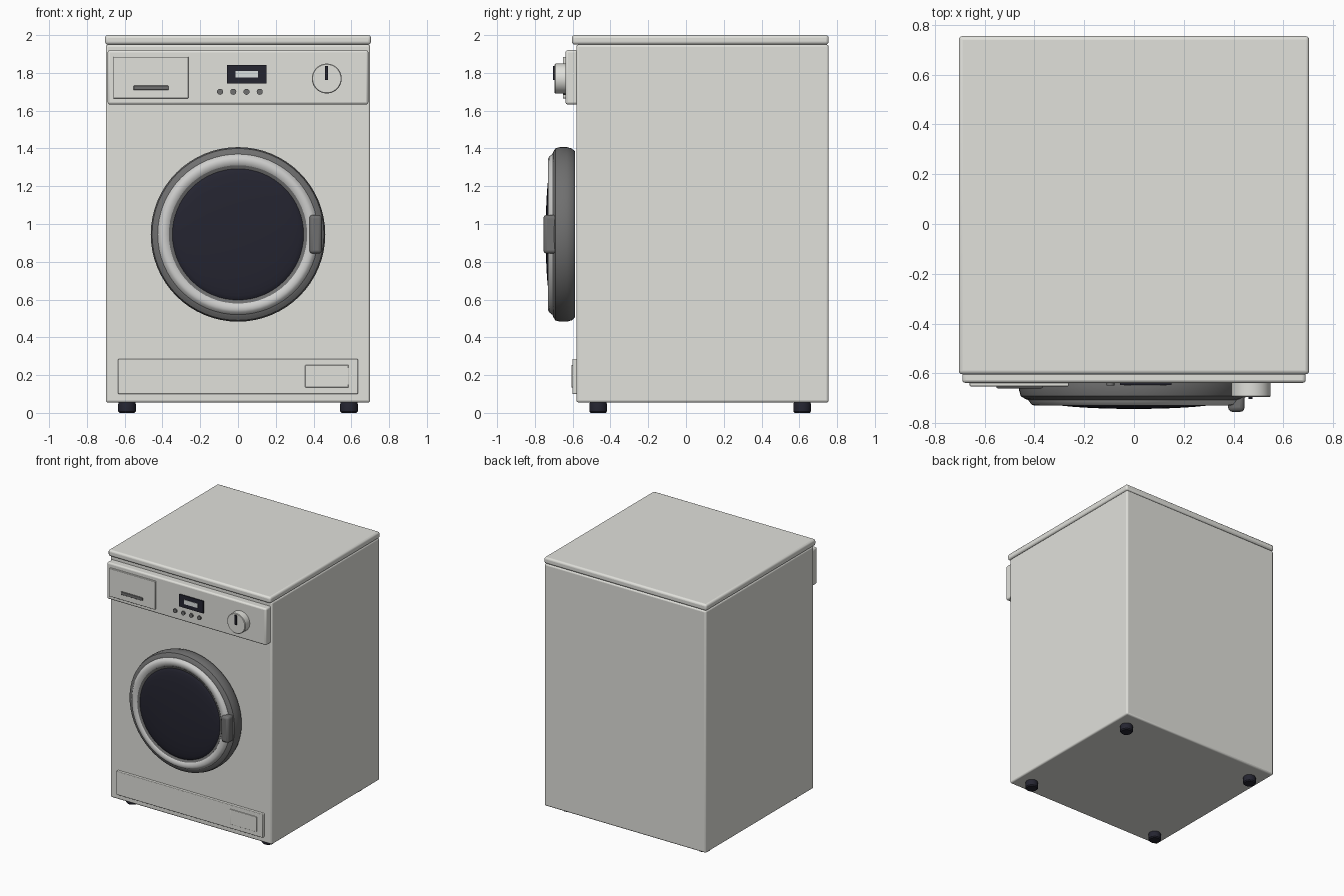
import bpy, bmesh, math
from mathutils import Matrix

cube = bpy.data.objects.get("Cube")
if cube:
    bpy.data.objects.remove(cube)


def material(name, rgb):
    m = bpy.data.materials.new(name)
    m.use_nodes = True
    m.diffuse_color = (*rgb, 1)
    m.node_tree.nodes["Principled BSDF"].inputs["Base Color"].default_value = (*rgb, 1)
    return m


WHITE = material("warm white enamel", (0.75, 0.75, 0.71))
GREY = material("dark grey plastic", (0.16, 0.16, 0.16))
CHROME = material("light grey trim", (0.62, 0.62, 0.61))
BLACK = material("blue black", (0.018, 0.018, 0.03))
SCREEN = material("pale screen", (0.72, 0.75, 0.75))


def finish(bm, name, mat, bevel=0):
    bmesh.ops.recalc_face_normals(bm, faces=bm.faces)
    mesh = bpy.data.meshes.new(name)
    bm.to_mesh(mesh)
    bm.free()
    ob = bpy.data.objects.new(name, mesh)
    bpy.context.collection.objects.link(ob)
    mesh.materials.append(mat)
    if bevel:
        mod = ob.modifiers.new("rounded edges", "BEVEL")
        mod.width, mod.segments = bevel, 3
        mod.limit_method = "ANGLE"
    bpy.ops.object.select_all(action="DESELECT")
    ob.select_set(True)
    bpy.context.view_layer.objects.active = ob
    bpy.ops.object.shade_smooth_by_angle(angle=math.radians(35))
    return ob


def box(name, mat, x, y, z, bevel=0):
    """Box from (low, high) extents along each axis."""
    bm = bmesh.new()
    bmesh.ops.create_cube(bm, size=1)
    for v in bm.verts:
        v.co = [lo + (c + 0.5) * (hi - lo) for c, (lo, hi) in zip(v.co, (x, y, z))]
    return finish(bm, name, mat, bevel)


def lathe(name, mat, profile, x, z, axis="Y", y=0, steps=32, bevel=0):
    """Spin (radius, position) points around an axis through x, y, z."""
    bm = bmesh.new()
    verts = [bm.verts.new((r, 0, h)) for r, h in profile]
    edges = [bm.edges.new(pair) for pair in zip(verts, verts[1:])]
    bmesh.ops.spin(bm, geom=verts + edges, cent=(0, 0, 0), axis=(0, 0, 1),
                   angle=math.tau, steps=steps, use_duplicate=False)
    bmesh.ops.remove_doubles(bm, verts=bm.verts, dist=0.0005)
    if axis == "Y":   # profile heights run towards the front
        bm.transform(Matrix.Rotation(math.pi / 2, 4, "X"))
    bm.transform(Matrix.Translation((x, y, z)))
    return finish(bm, name, mat, bevel)


# Cabinet and worktop
box("cabinet", WHITE, (-0.70, 0.70), (-0.58, 0.755), (0.055, 1.95), 0.012)
box("worktop", WHITE, (-0.704, 0.704), (-0.604, 0.755), (1.95, 2.0), 0.015)

# Control panel
box("control_panel", WHITE, (-0.69, 0.69), (-0.638, -0.57), (1.633, 1.92), 0.012)
box("detergent_drawer", WHITE, (-0.66, -0.262), (-0.652, -0.63), (1.665, 1.885), 0.004)
box("drawer_grip", GREY, (-0.553, -0.368), (-0.66, -0.645), (1.709, 1.733), 0.004)
box("display_frame", BLACK, (-0.057, 0.151), (-0.646, -0.63), (1.745, 1.841))
box("display_screen", SCREEN, (-0.012, 0.105), (-0.649, -0.64), (1.776, 1.81))
for i in range(4):
    lathe(f"button_{i + 1}", GREY, [(0, 0.63), (0.016, 0.63), (0.016, 0.648), (0, 0.648)],
          -0.095 + 0.07 * i, 1.70, steps=16)
lathe("program_knob", WHITE, [(0, 0.63), (0.079, 0.63), (0.079, 0.691), (0.075, 0.695), (0, 0.695)],
      0.47, 1.77, steps=48)
box("knob_pointer", BLACK, (0.461, 0.477), (-0.703, -0.69), (1.763, 1.836))

# Door: dark surround, bright trim, domed glass
DOOR_Z = 0.945
surround = [(0.34, 0.588), (0.44, 0.588), (0.455, 0.605), (0.462, 0.63), (0.462, 0.668),
            (0.455, 0.692), (0.437, 0.703), (0.422, 0.708), (0.395, 0.71), (0.34, 0.71)]
lathe("door_surround", GREY, surround, 0, DOOR_Z, steps=64)
trim = [(0.425, 0.69), (0.425, 0.708), (0.412, 0.725), (0.40, 0.73),
        (0.385, 0.73), (0.365, 0.722), (0.355, 0.71), (0.355, 0.69)]
lathe("door_trim", CHROME, trim, 0, DOOR_Z, steps=64)
lathe("door_gasket", GREY, [(0.366, 0.70), (0.366, 0.724), (0.345, 0.716), (0.345, 0.70)],
      0, DOOR_Z, steps=64)
glass = [(0.352 * math.sin(a), 0.713 + 0.03 * math.cos(a))
         for a in (math.pi / 2 * i / 8 for i in range(9))]
lathe("door_glass", BLACK, glass, 0, DOOR_Z, steps=64)
box("door_handle", GREY, (0.378, 0.444), (-0.755, -0.68), (0.843, 1.048), 0.018)

# Kick plate and filter flap
box("kick_plate", WHITE, (-0.635, 0.635), (-0.602, -0.57), (0.10, 0.285), 0.005)
box("filter_flap", WHITE, (0.355, 0.585), (-0.607, -0.59), (0.135, 0.253), 0.003)

# Feet
for side, x in (("right", -0.588), ("left", 0.588)):
    for end, y in (("front", -0.465), ("back", 0.615)):
        lathe(f"{end}_{side}_foot", BLACK,
              [(0, 0), (0.04, 0), (0.047, 0.008), (0.047, 0.045), (0.042, 0.06), (0, 0.06)],
              x, 0, axis="Z", y=y, steps=24)
